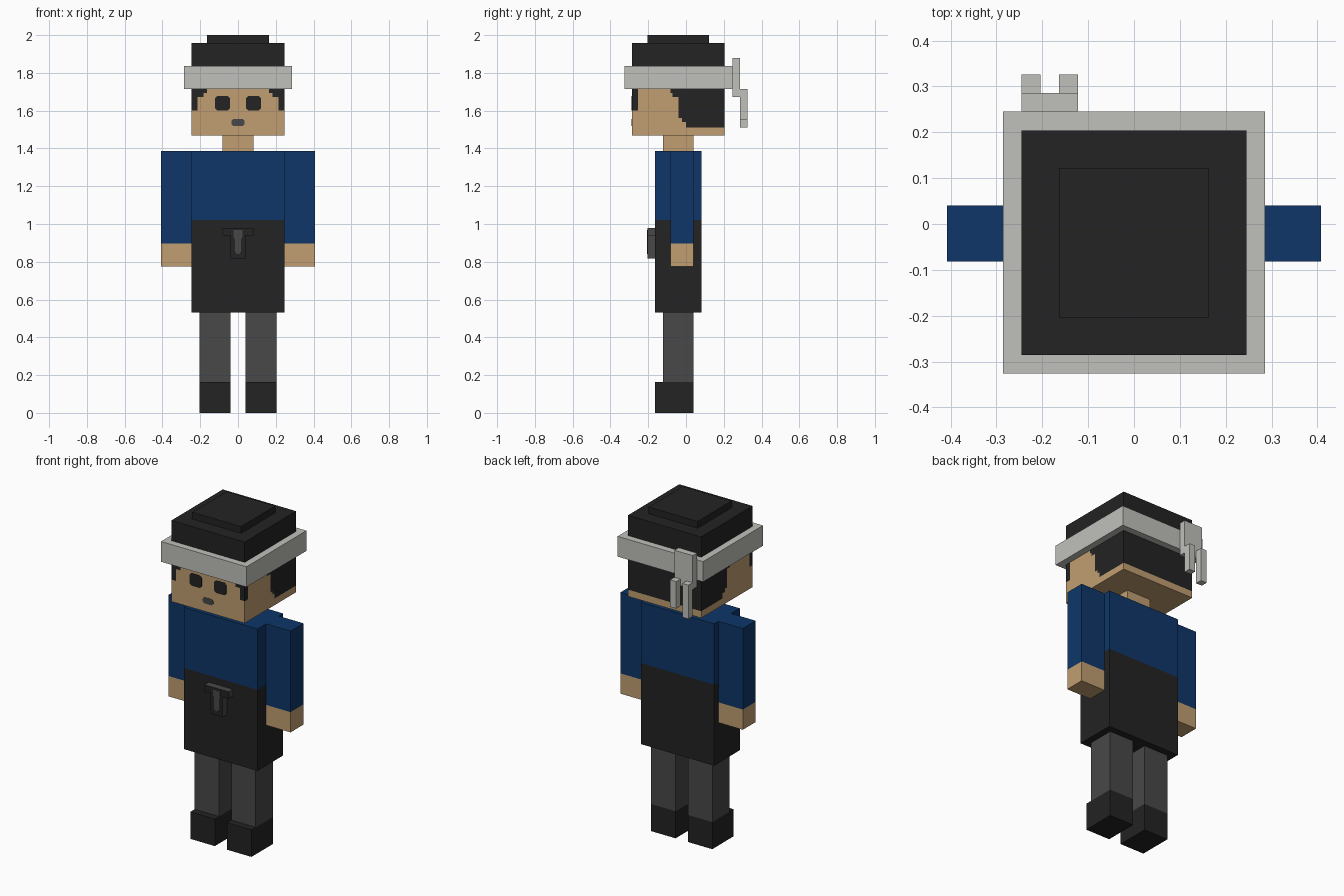
import bpy, bmesh

U = 2 / 49  # one block unit

if "Cube" in bpy.data.objects:
    bpy.data.objects.remove(bpy.data.objects["Cube"], do_unlink=True)


def linear(c):
    c /= 255
    return c / 12.92 if c <= 0.04045 else ((c + 0.055) / 1.055) ** 2.4


def material(name, r, g, b):
    m = bpy.data.materials.new(name)
    col = (linear(r), linear(g), linear(b), 1)
    m.diffuse_color = col
    m.use_nodes = True
    m.node_tree.nodes["Principled BSDF"].inputs["Base Color"].default_value = col
    return m


BLACK = material("black cloth", 35, 35, 35)
SKIN = material("skin", 193, 157, 113)
BLUE = material("blue shirt", 14, 54, 104)
GREY = material("dark grey", 72, 72, 72)
BAND = material("light grey cloth", 192, 192, 187)


def finish(name, bm, mats):
    bmesh.ops.recalc_face_normals(bm, faces=bm.faces)
    bmesh.ops.scale(bm, vec=(U, U, U), verts=bm.verts)
    me = bpy.data.meshes.new(name)
    bm.to_mesh(me)
    bm.free()
    for m in mats:
        me.materials.append(m)
    ob = bpy.data.objects.new(name, me)
    bpy.context.collection.objects.link(ob)
    return ob


def block(name, x, y, z, mats, cuts=(), rule=None):
    """Box from ranges in block units, cut at (axis, value), coloured by rule(centre, normal)."""
    bm = bmesh.new()
    bmesh.ops.create_cube(bm, size=1)
    for v in bm.verts:
        v.co = [r[0] if c < 0 else r[1] for c, r in zip(v.co, (x, y, z))]
    for axis, value in cuts:
        point, normal = [0, 0, 0], [0, 0, 0]
        point[axis], normal[axis] = value, 1
        bmesh.ops.bisect_plane(bm, geom=bm.verts[:] + bm.edges[:] + bm.faces[:],
                               plane_co=point, plane_no=normal)
    bm.normal_update()
    if rule:
        for f in bm.faces:
            f.material_index = rule(f.calc_center_median(), f.normal)
    return finish(name, bm, mats)


def plate(name, points, y_front, y_back, mats, front_index=0):
    """Outline in x and z, extruded along y."""
    bm = bmesh.new()
    front = bm.faces.new([bm.verts.new((px, y_front, pz)) for px, pz in points])
    ext = bmesh.ops.extrude_face_region(bm, geom=[front], use_keep_orig=True)
    for v in ext["geom"]:
        if isinstance(v, bmesh.types.BMVert):
            v.co.y = y_back
    front.material_index = front_index
    return finish(name, bm, mats)


def chamfered(x0, x1, z0, z1, c):
    return [(x0 + c, z0), (x1 - c, z0), (x1, z0 + c), (x1, z1 - c),
            (x1 - c, z1), (x0 + c, z1), (x0, z1 - c), (x0, z0 + c)]


# Hairline steps: (lowest z, limit), from the top down
FRINGE = [(41.5, 4.0), (41, 4.5), (39.25, 5.25)]
SIDE_HAIR = [(41.5, -2), (41, -1.75), (38.25, -1), (37.75, -0.5), (37, 0)]


def step_limit(steps, z):
    return next((limit for low, limit in steps if z > low), 99)


def head_colour(c, n):
    if c.z > 42:
        return 1
    if n.y < -0.5:
        return int(abs(c.x) > step_limit(FRINGE, c.z))
    if n.y > 0.5:
        return int(c.z > 37)
    if abs(n.x) > 0.5:
        temple = c.y < -6.25 and c.z > 39.25
        return int(temple or c.y > step_limit(SIDE_HAIR, c.z))
    return 0


# Head with hair and lower cap
head_cuts = [(2, z) for z in (42, *[s[0] for s in FRINGE], *[s[0] for s in SIDE_HAIR[2:]])]
head_cuts += [(0, s * limit) for _, limit in FRINGE for s in (-1, 1)]
head_cuts += [(1, y) for y in (-6.25, *[s[1] for s in SIDE_HAIR])]
block("head", (-6, 6), (-7, 5), (36, 48), [SKIN, BLACK], head_cuts, head_colour)
block("cap_top", (-4, 4), (-5, 3), (48, 49), [BLACK])
block("neck", (-2, 2), (-3, 1), (34, 36), [SKIN])

# Face
for side, s in (("left", 1), ("right", -1)):
    x0, x1 = sorted((s * 1.03, s * 3.0))
    plate(side + "_eye", chamfered(x0, x1, 39.25, 41.1, 0.28), -7.04, -7, [BLACK])
plate("mouth", chamfered(-0.87, 0.87, 37.2, 38.1, 0.26), -7.04, -7, [GREY])

# Headband with knot and two tails
block("headband", (-7, 7), (-8, 6), (42, 45), [BAND])
block("headband_knot", (-6, -3), (6, 7), (41, 46), [BAND])
block("long_tail", (-6, -5), (7, 8), (37, 42), [BAND])
block("short_tail", (-4, -3), (7, 8), (38, 42), [BAND])

# Torso: shirt above, apron below
block("torso", (-6, 6), (-4, 2), (13, 34), [BLUE, BLACK], [(2, 25)],
      lambda c, n: int(c.z < 25))

# Arms, legs and shoes
for side, s in (("left", 1), ("right", -1)):
    block(side + "_arm", sorted((s * 6, s * 10)), (-2, 1), (19, 34), [BLUE, SKIN],
          [(2, 22)], lambda c, n: int(c.z < 22))
    leg_x = sorted((s * 1, s * 5))
    block(side + "_leg", leg_x, (-3, 1), (4, 13), [GREY])
    block(side + "_shoe", leg_x, (-4, 1), (0, 4), [BLACK])

# Belt pouch with a tool drawn on its front
plate("pouch", [(-2, 24), (-2, 23), (-1, 23), (-1, 20), (1, 20), (1, 23), (2, 23), (2, 24)],
      -5, -4, [GREY, BLACK], 1)
plate("pouch_tool", [(-0.6, 23.7), (-0.6, 22.9), (-0.38, 22.5), (-0.38, 20.9), (-0.15, 20.6),
                     (0.15, 20.6), (0.38, 20.9), (0.38, 22.5), (0.6, 22.9), (0.6, 23.7)],
      -5.04, -5, [GREY])
